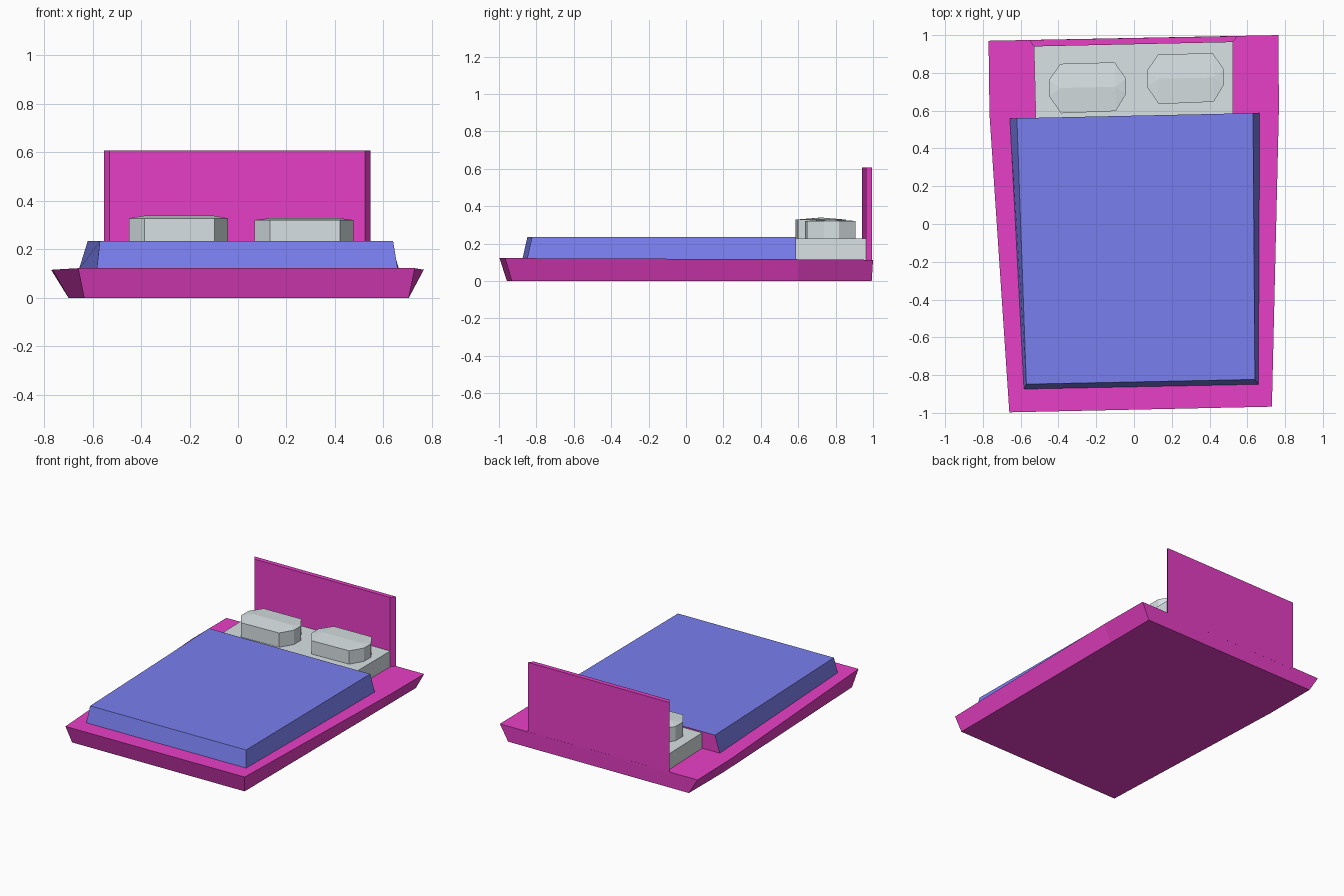
import bpy

if "Cube" in bpy.data.objects:
    bpy.data.objects.remove(bpy.data.objects["Cube"])


def material(name, rgb):
    m = bpy.data.materials.new(name)
    m.diffuse_color = (*rgb, 1)
    m.use_nodes = True
    m.node_tree.nodes["Principled BSDF"].inputs["Base Color"].default_value = m.diffuse_color
    return m


pink = material("pink_frame", (0.8, 0.05, 0.56))
blue = material("blue_cover", (0.19, 0.21, 0.85))
pale = material("pale_linen", (0.69, 0.76, 0.78))


def add_object(name, verts, faces, mats):
    mesh = bpy.data.meshes.new(name)
    mesh.from_pydata(verts, [], faces)
    for m in mats:
        mesh.materials.append(m)
    obj = bpy.data.objects.new(name, mesh)
    bpy.context.collection.objects.link(obj)
    return obj


def slab(name, bottom, top, *mats):
    """Join two counter-clockwise outlines into a closed solid."""
    n = len(bottom)
    sides = [(i, (i + 1) % n, n + (i + 1) % n, n + i) for i in range(n)]
    caps = [tuple(reversed(range(n))), tuple(range(n, 2 * n))]
    return add_object(name, bottom + top, sides + caps, mats)


def at(z, points):
    return [(x, y, z) for x, y in points]


# Skewed base, flaring outward to the top
slab("bed_frame",
     at(0, [(-0.635, -0.958), (0.705, -0.932), (0.705, 0.6),
            (0.705, 0.993), (-0.70, 0.967), (-0.70, 0.57)]),
     [(-0.66, -0.997, 0.122), (0.73, -0.967, 0.122), (0.767, 0.605, 0.116),
      (0.765, 1.0, 0.113), (-0.77, 0.97, 0.113), (-0.765, 0.58, 0.116)], pink)

# Headboard rising from the back edge
board = [(-0.53, 0.94), (0.524, 0.963), (0.547, 0.995), (-0.553, 0.974)]
slab("headboard", at(0.10, board), at(0.607, board), pink)

# Mattress end showing behind the cover
bed = [(-0.52, 0.54), (0.524, 0.56), (0.524, 0.963), (-0.53, 0.94)]
slab("mattress", at(0.10, bed), at(0.226, bed), pale)

# Cover with sloped sides; its rear face has the frame colour
cover = slab("bed_cover",
             at(0.116, [(-0.583, -0.875), (0.66, -0.85), (0.665, 0.587), (-0.657, 0.558)]),
             at(0.235, [(-0.57, -0.848), (0.64, -0.823), (0.63, 0.587), (-0.62, 0.56)]),
             blue, pink)
cover.data.polygons[2].material_index = 1


def pillow(name, cx, cy, rim_z, crown_z):
    """Eight-sided pillow with a shallow ridge along its top."""
    outline = [(-0.14, -0.137), (0.15, -0.125), (0.204, -0.035), (0.204, 0.045),
               (0.145, 0.133), (-0.145, 0.125), (-0.204, 0.038), (-0.204, -0.045)]
    pts = [(cx + x, cy + y) for x, y in outline]
    verts = at(0.22, pts) + at(rim_z, pts)
    verts += [(cx - 0.14, cy - 0.003, crown_z), (cx + 0.145, cy + 0.003, crown_z)]
    faces = [(i, (i + 1) % 8, 8 + (i + 1) % 8, 8 + i) for i in range(8)]
    faces += [tuple(reversed(range(8))), (8, 9, 17, 16), (12, 13, 16, 17),
              (9, 10, 17), (10, 11, 17), (11, 12, 17),
              (13, 14, 16), (14, 15, 16), (15, 8, 16)]
    add_object(name, verts, faces, [pale])


pillow("left_pillow", -0.246, 0.723, 0.328, 0.339)
pillow("right_pillow", 0.272, 0.772, 0.321, 0.329)
